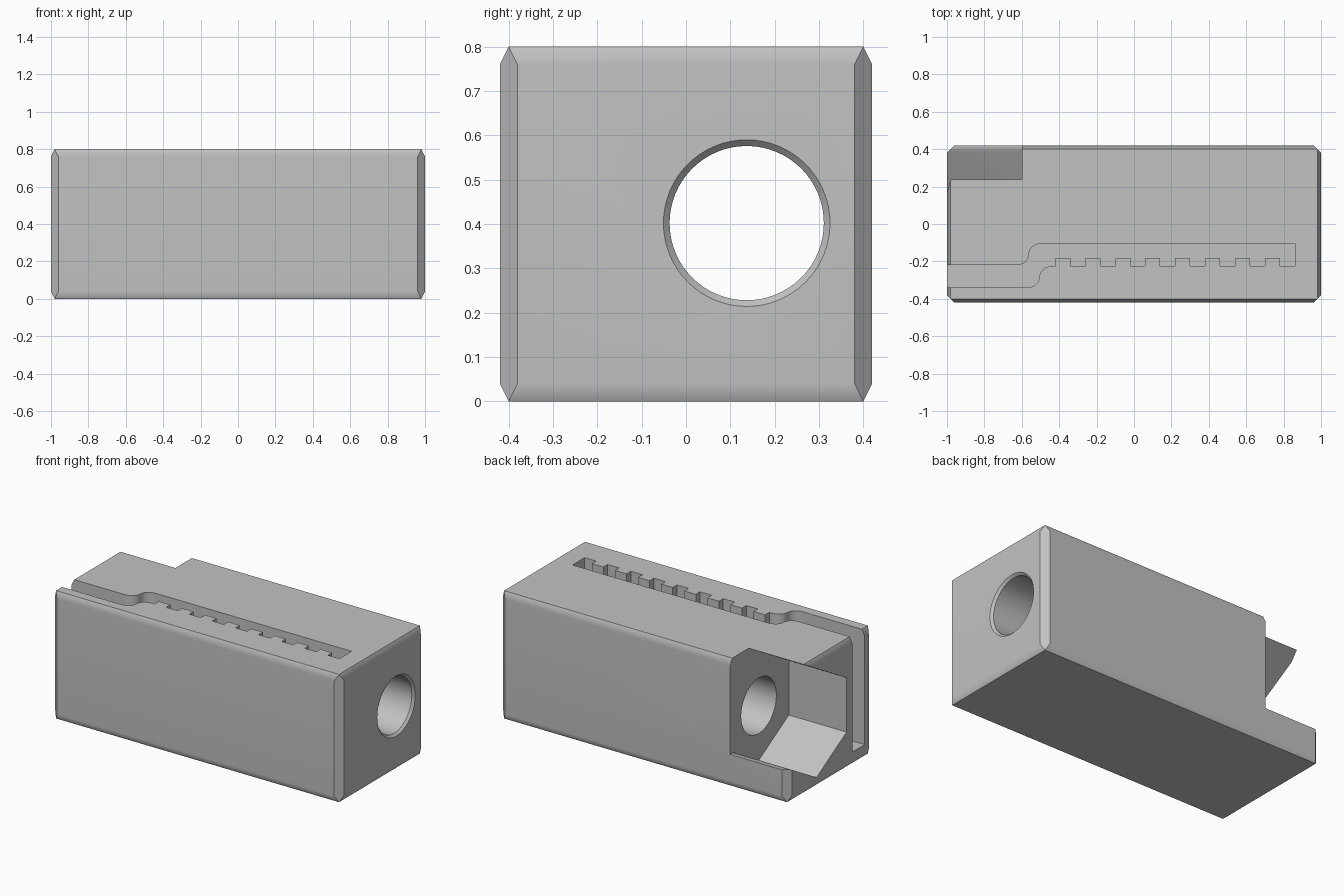
import bpy, bmesh, math

old = bpy.data.objects.get("Cube")
if old:
    bpy.data.objects.remove(old, do_unlink=True)

grey = bpy.data.materials.new("plain grey")
grey.use_nodes = True
colour = (0.54, 0.54, 0.54, 1)
grey.diffuse_color = colour
grey.node_tree.nodes["Principled BSDF"].inputs["Base Color"].default_value = colour


def to_object(name, bm):
    bmesh.ops.recalc_face_normals(bm, faces=bm.faces[:])
    mesh = bpy.data.meshes.new(name)
    bm.to_mesh(mesh)
    bm.free()
    mesh.materials.append(grey)
    obj = bpy.data.objects.new(name, mesh)
    bpy.context.collection.objects.link(obj)
    return obj


def loft(name, rings):
    """Closed solid through matching rings of points."""
    bm = bmesh.new()
    loops = [[bm.verts.new(p) for p in ring] for ring in rings]
    n = len(loops[0])
    for a, b in zip(loops, loops[1:]):
        for i in range(n):
            j = (i + 1) % n
            bm.faces.new((a[i], a[j], b[j], b[i]))
    bm.faces.new(loops[0])
    bm.faces.new(loops[-1])
    return to_object(name, bm)


# Block: hull whose corner chamfers taper to points at top and bottom
bm = bmesh.new()
for sx in (-1, 1):
    for sy in (-1, 1):
        for z_end, z_side in ((0, 0.04), (0.8, 0.76)):
            bm.verts.new((sx * 0.98, sy * 0.40, z_end))
            bm.verts.new((sx * 1.0, sy * 0.38, z_side))
            bm.verts.new((sx * 0.96, sy * 0.42, z_side))
bmesh.ops.convex_hull(bm, input=bm.verts[:])
bmesh.ops.dissolve_limit(bm, angle_limit=0.01, verts=bm.verts[:], edges=bm.edges[:])
block = to_object("block", bm)

# Bore along x with a countersunk mouth
CY, CZ = 0.137, 0.402


def circle(x, r, n=64):
    return [(x, CY + r * math.cos(2 * math.pi * i / n),
             CZ + r * math.sin(2 * math.pi * i / n)) for i in range(n)]


bore = loft("bore_cutter", [circle(-0.8, 0.174), circle(0.986, 0.174), circle(1.02, 0.208)])

# Half-hexagonal pocket, open to the back and the end
section = [(-0.16, 0.23), (CY, 0.06), (0.39, 0.205), (0.6, 0.205), (0.6, 1.01), (-0.16, 0.57)]
pocket = loft("pocket_cutter", [[(x, y, z) for y, z in section] for x in (-1.2, -0.6)])


# Toothed slot with an S-bend, open to the end and the top
def bend(x, low, high, r=0.068, steps=8):
    """Two quarter arcs rising from low to high."""
    h = (high - low) / 2
    angles = [math.pi / 2 * i / steps for i in range(steps + 1)]
    first = [(x + r * math.sin(t), low + h * (1 - math.cos(t))) for t in angles]
    second = [(x + 2 * r - r * math.cos(t), low + h + h * math.sin(t)) for t in angles]
    return first + second[1:]


outline = [(-1.2, -0.34)] + bend(-0.573, -0.34, -0.225)
for k in range(8):
    x = -0.42 + 0.16 * k
    outline += [(x, -0.225), (x, -0.183), (x + 0.08, -0.183), (x + 0.08, -0.225)]
outline += [(0.86, -0.225), (0.86, -0.105)]
outline += bend(-0.63, -0.22, -0.105)[::-1] + [(-1.2, -0.22)]
slot = loft("slot_cutter", [[(x, y, z) for x, y in outline] for z in (0.083, 1.0)])

# Cut the block
bpy.context.view_layer.objects.active = block
for cutter in (bore, pocket, slot):
    mod = block.modifiers.new(cutter.name, 'BOOLEAN')
    mod.operation = 'DIFFERENCE'
    mod.solver = 'EXACT'
    mod.object = cutter
    bpy.ops.object.modifier_apply(modifier=mod.name)
    bpy.data.objects.remove(cutter, do_unlink=True)

# Smooth curved walls and shallow chamfers, keep hard edges
bpy.ops.object.select_all(action='DESELECT')
block.select_set(True)
bpy.ops.object.shade_smooth_by_angle(angle=math.radians(30))
weighted = block.modifiers.new("weighted_normals", 'WEIGHTED_NORMAL')
weighted.keep_sharp = True
